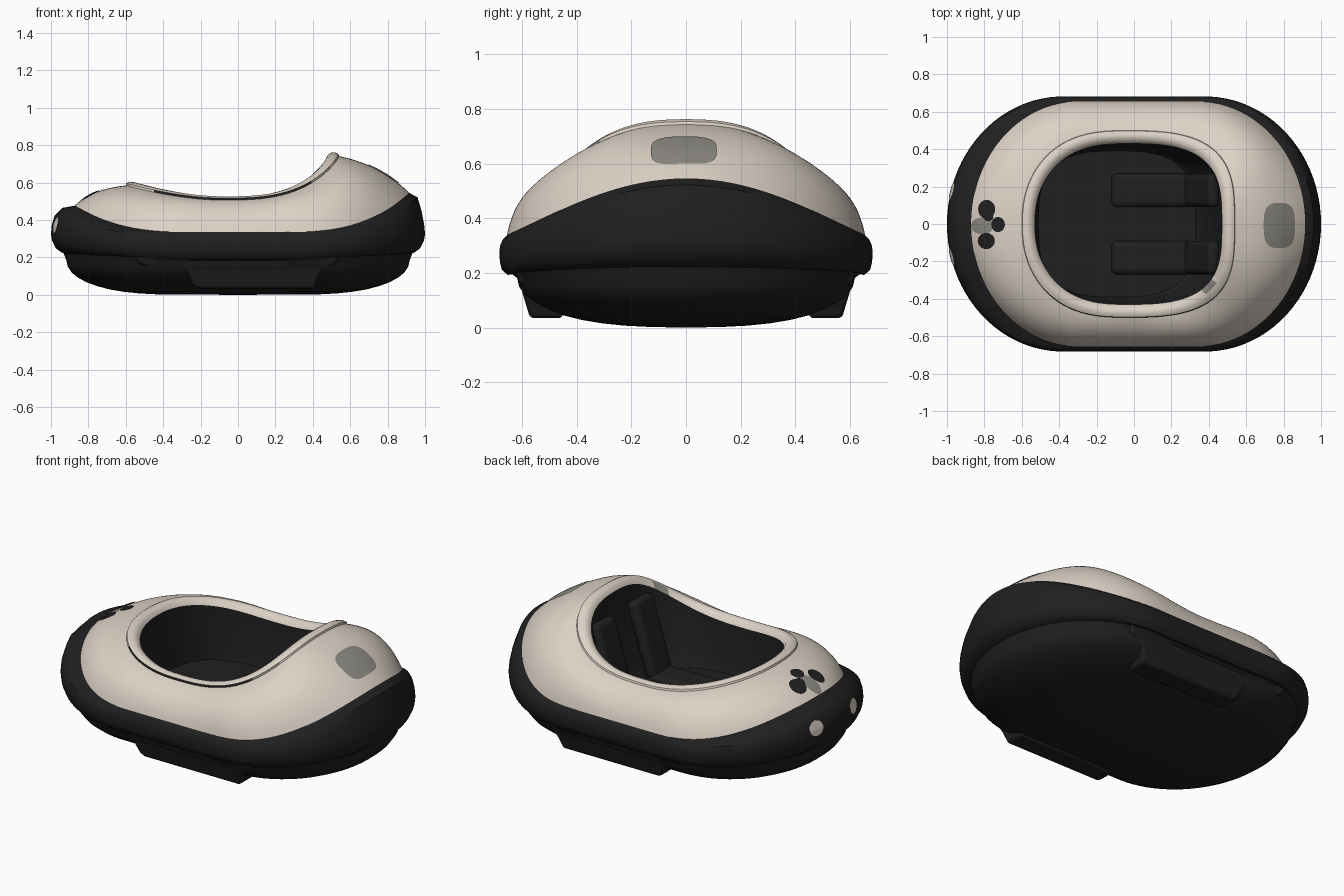
import bpy, bmesh, math
from mathutils import Vector
from mathutils.bvhtree import BVHTree

cube = bpy.data.objects.get("Cube")
if cube:
    bpy.data.objects.remove(cube)

N = 128


def material(name, rgb):
    m = bpy.data.materials.new(name)
    m.use_nodes = True
    m.diffuse_color = (*rgb, 1)
    bsdf = m.node_tree.nodes["Principled BSDF"]
    bsdf.inputs["Base Color"].default_value = (*rgb, 1)
    bsdf.inputs["Roughness"].default_value = 0.6
    return m


cream = material("warm cream", (0.72, 0.645, 0.565))
black = material("soft black", (0.014, 0.014, 0.015))
grey = material("stone grey", (0.26, 0.25, 0.22))


def finish(name, verts, faces, mat, angle=40, fix=False):
    me = bpy.data.meshes.new(name)
    me.from_pydata(verts, [], faces)
    me.materials.append(mat)
    if fix:
        bm = bmesh.new()
        bm.from_mesh(me)
        bmesh.ops.recalc_face_normals(bm, faces=bm.faces)
        bm.to_mesh(me)
        bm.free()
    ob = bpy.data.objects.new(name, me)
    bpy.context.collection.objects.link(ob)
    bpy.ops.object.select_all(action="DESELECT")
    ob.select_set(True)
    bpy.context.view_layer.objects.active = ob
    bpy.ops.object.shade_smooth_by_angle(angle=math.radians(angle))
    return ob


def loop_points(radius, z, cx):
    """Closed loop from a polar radius rule; z is a number or a rule of x, y."""
    pts = []
    for i in range(N):
        t = 2 * math.pi * i / N
        c, s = math.cos(t), math.sin(t)
        r = radius(c, s)
        x, y = cx + r * c, r * s
        pts.append(Vector((x, y, z(x, y) if callable(z) else z)))
    return pts


def oblong(a, b, z, cx=0.0, flat=0.38):
    """Straight sides of half length flat, closed by elliptical ends."""
    def radius(c, s):
        c, s, e = abs(c), abs(s), a - flat
        if c * b <= flat * s:
            return b / s
        qa = (c / e) ** 2 + (s / b) ** 2
        qb = -2 * c * flat / e ** 2
        qc = (flat / e) ** 2 - 1
        return (-qb + math.sqrt(qb * qb - 4 * qa * qc)) / (2 * qa)
    return loop_points(radius, z, cx)


def squircle(a, b, z, n=2.7, cx=0.0, square=0.0):
    """Superellipse, squarer towards +x."""
    def radius(c, s):
        k = n + square * c
        return (abs(c / a) ** k + abs(s / b) ** k) ** (-1 / k)
    return loop_points(radius, z, cx)


def loft(name, rings, mat, first=None, last=None):
    """Skin a stack of loops, with an optional pole at either end."""
    verts = [p for r in rings for p in r]
    faces = []
    for j in range(len(rings) - 1):
        for i in range(N):
            k = (i + 1) % N
            faces.append((j * N + i, j * N + k, j * N + N + k, j * N + i + N))
    for pole, base, flip in ((first, 0, True), (last, (len(rings) - 1) * N, False)):
        if pole:
            verts.append(Vector(pole))
            for i in range(N):
                f = (base + i, base + (i + 1) % N, len(verts) - 1)
                faces.append(f[::-1] if flip else f)
    return finish(name, verts, faces, mat)


def mix(p, q, t):
    return [u.lerp(v, t) for u, v in zip(p, q)]


# Height rules along the length
def rise(low, high, tilt=0.0, power=3.0):
    def z(x, y):
        return low + (high + tilt * x - low) * max(0, (abs(x) - 0.2) / 0.72) ** power
    return z


def rim_height(x, y):
    if x > -0.1:
        u = (x + 0.1) / 0.64
        return 0.507 + 0.235 * u ** 2.6 - 0.27 * (y * u) ** 2
    return 0.507 + 0.078 * ((-0.1 - x) / 0.5) ** 1.7


# Lower hull, a shallow bowl
seam = oblong(0.932, 0.635, rise(0.195, 0.222, power=1.7))
hull = []
for k in range(1, 11):
    s, c = math.sin(math.pi * k / 20), math.cos(math.pi * k / 20)
    hull.append(oblong(0.35 + 0.567 * s, 0.05 + 0.567 * s, 0.002 + 0.18 * (1 - c) ** 1.15,
                       flat=0.22 + 0.16 * s))
loft("lower_hull", hull + [seam], black, first=(0, 0, 0))

# Bumper band
border = oblong(0.893, 0.655, rise(0.335, 0.53, 0.022), cx=0.022, flat=0.32)
bumper = [seam, oblong(0.946, 0.652, rise(0.193, 0.226, power=1.7)),
          oblong(0.975, 0.673, rise(0.212, 0.246, power=1.7)),
          oblong(0.994, 0.68, rise(0.24, 0.28, power=2)), oblong(1.0, 0.682, rise(0.27, 0.315, power=2)),
          oblong(0.996, 0.68, rise(0.295, 0.355, power=2.3)),
          oblong(0.982, 0.673, rise(0.314, 0.41, 0.01, power=2.6)),
          oblong(0.95, 0.665, rise(0.326, 0.473, 0.02), cx=0.01, flat=0.35), border]
bumper_ob = loft("bumper", bumper, black)

# Crown, swelling between the bumper and the cockpit rim, most at the shoulders
rim_shape = dict(n=2.75, cx=-0.03, square=0.45)
rim = squircle(0.57, 0.5, rim_height, **rim_shape)
crown = []
for j in range(17):
    t = j / 16
    loop = mix(border, rim, t)
    bulge = 4 * t * (1 - t)
    for p in loop:
        out = Vector((p.x, p.y, 0)).normalized()
        shoulder = (2 * out.x * out.y) ** 2 * (1 if out.x > 0 else 0.6)
        p += bulge * (out * (0.02 + 0.012 * shoulder)
                      + Vector((0, 0, 0.022 + 0.004 * out.x + 0.03 * shoulder)))
    crown.append(loop)
crown_ob = loft("crown", crown, cream)


# Cockpit lip, with a dark gap under one side and a grey scuff at the corner
def lip_ring(inset, dz):
    loop = squircle(0.57 - inset, 0.5 - inset, 0, **rim_shape)
    for p, q in zip(loop, rim):
        p.z = q.z + dz
    return loop


inner = lip_ring(0.07, -0.012)
lip = loft("cockpit_lip", [rim, lip_ring(0.003, 0.011), lip_ring(0.02, 0.02), lip_ring(0.04, 0.019),
                           lip_ring(0.06, 0.006), inner], cream)
lip.data.materials.append(black)
lip.data.materials.append(grey)
for f in lip.data.polygons:
    x, y, _ = f.center
    if f.index < N and y < -0.25 and -0.45 < x < 0.38:
        f.material_index = 1
    elif (f.index < N or f.index >= 3 * N) and y < -0.3 and x > 0.37:
        f.material_index = 2

# Cockpit tub
floor = squircle(0.42, 0.39, 0.22, n=3, cx=-0.09)
tub = [inner]
for t, drop in ((0.02, 0.08), (0.2, 0.3), (0.45, 0.6), (0.7, 0.84), (0.88, 0.96), (1, 1)):
    loop = mix(inner, floor, t)
    for p, q in zip(loop, inner):
        p.z = q.z + (0.22 - q.z) * drop
    tub.append(loop)
loft("cockpit_tub", tub, black, last=(-0.09, 0, 0.22))


# Seat cushions
def cushion(name, size, loc, tilt=0.0):
    bpy.ops.mesh.primitive_cube_add(size=1, location=loc, rotation=(0, tilt, 0))
    ob = bpy.context.object
    ob.name = name
    ob.scale = size
    bpy.ops.object.transform_apply(location=False, rotation=False, scale=True)
    ob.data.materials.append(black)
    bev = ob.modifiers.new("soft edges", "BEVEL")
    bev.width = 0.03
    bev.segments = 4
    bpy.ops.object.shade_smooth_by_angle(angle=math.radians(40))


for side, label in ((1, "left"), (-1, "right")):
    cushion(label + "_seat_base", (0.44, 0.18, 0.07), (0.1, side * 0.18, 0.215))
    cushion(label + "_seat_back", (0.07, 0.18, 0.44), (0.365, side * 0.18, 0.43), 0.31)

# Side skirts under the bumper
profile = [(-0.55, 0.21), (-0.53, 0.165), (-0.48, 0.15), (-0.32, 0.145), (-0.27, 0.115),
           (-0.245, 0.055), (-0.22, 0.035), (0.41, 0.035), (0.43, 0.1), (0.455, 0.14),
           (0.52, 0.16), (0.54, 0.21)]
count = len(profile)
for side, label in ((1, "left"), (-1, "right")):
    verts = [(x, side * 0.45, z) for x, z in profile]
    verts += [(x, side * (0.57 + (z - 0.035) * 0.3), z) for x, z in profile]
    faces = [tuple(range(count)), tuple(range(count, 2 * count))]
    faces += [(i, (i + 1) % count, count + (i + 1) % count, count + i) for i in range(count)]
    skirt = finish(label + "_skirt", verts, faces, black, 30, fix=True)
    bev = skirt.modifiers.new("soft edges", "BEVEL")
    bev.width = 0.015
    bev.segments = 3


# Thin plates laid onto the shell
def plate(name, target, centre, u, v, direction, mat, lift=0.004, power=2.0):
    """Drop a rounded patch with half axes u and v onto a surface."""
    surface = BVHTree.FromPolygons([w.co for w in target.data.vertices],
                                   [f.vertices[:] for f in target.data.polygons])
    d = Vector(direction)
    steps, levels = 32, 5
    verts, faces = [], []
    for j in range(levels + 1):
        for i in range(steps):
            a = 2 * math.pi * i / steps
            c, s = math.cos(a), math.sin(a)
            r = (j / levels) * (abs(c) ** power + abs(s) ** power) ** (-1 / power)
            p = Vector(centre) + Vector(u) * r * c + Vector(v) * r * s
            hit, normal, _, _ = surface.ray_cast(p - d * 2, d)
            if hit is None:
                hit, normal, _, _ = surface.find_nearest(p)
            verts.append(hit + normal * lift)
    for j in range(1, levels):
        for i in range(steps):
            k = (i + 1) % steps
            faces.append((j * steps + i, j * steps + steps + i, j * steps + steps + k, j * steps + k))
    faces.append(tuple(steps + i for i in range(steps)))
    finish(name, verts, faces, mat, 60)


down = (0, 0, -1)
plate("tail_patch", crown_ob, (0.775, -0.008, 0.7), (0.083, 0, 0), (0, 0.12, 0), down, grey, power=3.2)
plate("nose_pad", crown_ob, (-0.81, -0.01, 0.6), (0.06, 0, 0), (0, 0.045, 0), down, grey, 0.003)
spots = ((-0.785, 0.078, 0.045, 0.05), (-0.787, -0.09, 0.045, 0.043),
         (-0.725, -0.003, 0.036, 0.04), (-0.775, 0.035, 0.025, 0.02))
for i, (x, y, rx, ry) in enumerate(spots):
    plate(f"nose_spot_{i + 1}", crown_ob, (x, y, 0.6), (rx, 0, 0), (0, ry, 0), down, black, 0.006)

# Round lamps on the nose
for side, label in ((1, "left"), (-1, "right")):
    plate(label + "_lamp", bumper_ob, (-0.97, side * 0.172, 0.372), (0, 0.046, 0), (0, 0, 0.042),
          (1, 0, 0), cream, 0.005)
